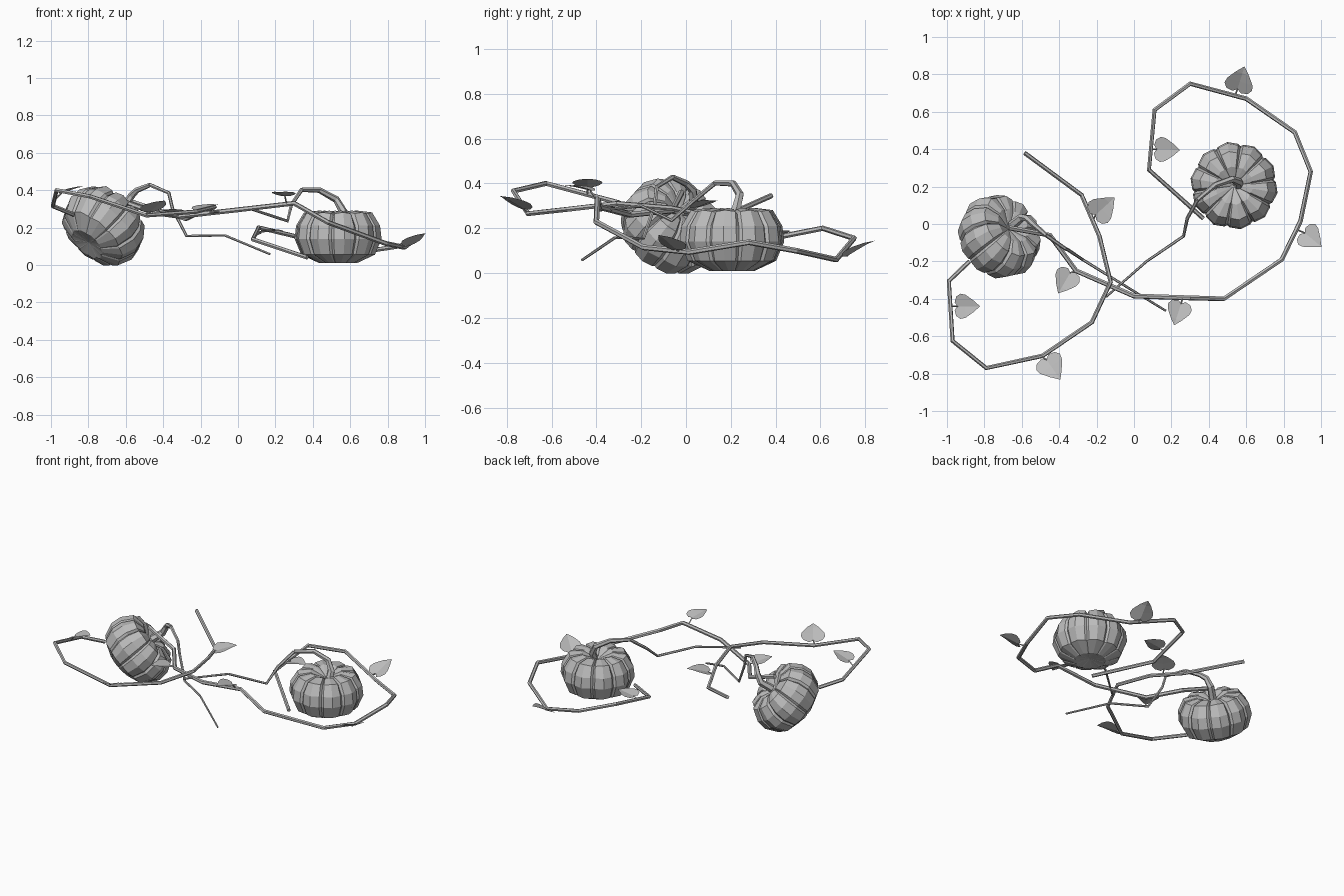
import bpy, bmesh, math
from mathutils import Vector, Matrix

cube = bpy.data.objects.get("Cube")
if cube:
    bpy.data.objects.remove(cube)

grey = bpy.data.materials.new("plain_grey")
grey.use_nodes = True
grey.diffuse_color = (0.5, 0.5, 0.5, 1)
grey.node_tree.nodes["Principled BSDF"].inputs["Base Color"].default_value = (0.5, 0.5, 0.5, 1)


def finish(name, bm):
    mesh = bpy.data.meshes.new(name)
    bm.to_mesh(mesh)
    bm.free()
    mesh.materials.append(grey)
    obj = bpy.data.objects.new(name, mesh)
    bpy.context.collection.objects.link(obj)
    return obj


def tube(name, points, r0, r1, sides=6):
    """Faceted tube through the points, tapering from r0 to r1."""
    pts = [Vector(p) for p in points]
    bm = bmesh.new()
    rings = []
    side = None
    for i, p in enumerate(pts):
        a, b = pts[max(i - 1, 0)], pts[min(i + 1, len(pts) - 1)]
        d = ((b - p).normalized() + (p - a).normalized()).normalized()
        # carry the side vector along so the tube does not twist
        side = d.cross(Vector((0, 0.1, 1))) if side is None else side - d * side.dot(d)
        side.normalize()
        up = side.cross(d)
        r = r0 + (r1 - r0) * i / (len(pts) - 1)
        rings.append([bm.verts.new(p + (side * math.cos(t) + up * math.sin(t)) * r)
                      for t in (math.tau * k / sides for k in range(sides))])
    for lo, hi in zip(rings, rings[1:]):
        for k in range(sides):
            n = (k + 1) % sides
            bm.faces.new((lo[k], lo[n], hi[n], hi[k]))
    bm.faces.new(rings[0][::-1])
    bm.faces.new(rings[-1])
    bmesh.ops.recalc_face_normals(bm, faces=bm.faces)
    return finish(name, bm)


def pumpkin(name, center, axis, turn, lobes=10):
    """Ribbed body: each lobe has a groove line, two shoulders and a crown line."""
    # radius, height, groove depth
    profile = [(0.10, -0.14, 0.9), (0.195, -0.095, 0.92), (0.23, -0.01, 0.93),
               (0.222, 0.06, 0.92), (0.18, 0.125, 0.88), (0.10, 0.135, 0.8)]
    bm = bmesh.new()
    step = math.tau / lobes
    rings = []
    for r, z, groove in profile:
        ring = []
        for k in range(lobes):
            for frac, s, lift in ((0, groove, -0.012), (0.1, 0.975, 0), (0.5, 1.025, 0.006), (0.9, 0.975, 0)):
                t = (k + frac) * step
                ring.append(bm.verts.new((r * s * math.cos(t), r * s * math.sin(t),
                                          z + (lift if z > 0.1 else 0))))
        rings.append(ring)
    n = len(rings[0])
    for lo, hi in zip(rings, rings[1:]):
        for k in range(n):
            bm.faces.new((lo[k], lo[(k + 1) % n], hi[(k + 1) % n], hi[k]))
    # sunken poles
    for ring, z in ((rings[0], -0.125), (rings[-1], 0.095)):
        pole = bm.verts.new((0, 0, z))
        for k in range(n):
            bm.faces.new((ring[k], ring[(k + 1) % n], pole))
    bmesh.ops.recalc_face_normals(bm, faces=bm.faces)
    rot = Vector(axis).to_track_quat('Z', 'Y').to_matrix().to_4x4()
    bm.transform(Matrix.Translation(center) @ rot @ Matrix.Rotation(turn, 4, 'Z'))
    return finish(name, bm)


def leaf(name, base, tip, node):
    """Folded heart-shaped leaf from base to tip, with a short stalk to the vine."""
    base, tip = Vector(base), Vector(tip)
    along = tip - base
    length = along.length
    along.normalize()
    across = along.cross(Vector((0, 0, 1))).normalized()
    up = across.cross(along)
    half = [(0.16, -0.02), (0.38, 0.06), (0.49, 0.24), (0.45, 0.44), (0.24, 0.74)]

    bm = bmesh.new()

    def put(x, y):
        lift = 0.18 * abs(x) - 0.25 * max(y - 0.6, 0) ** 2
        return bm.verts.new(base + (across * x + along * y + up * lift) * length)

    ribs = [put(0, y) for y in (0.08, 0.4, 0.74, 1.0)]
    for s in (-1, 1):
        o = [put(s * x, y) for x, y in half]
        for f in ((ribs[0], o[0], o[1]), (ribs[0], o[1], o[2], ribs[1]),
                  (ribs[1], o[2], o[3]), (ribs[1], o[3], o[4], ribs[2]),
                  (ribs[2], o[4], ribs[3])):
            bm.faces.new(f if s > 0 else f[::-1])
    bmesh.ops.recalc_face_normals(bm, faces=bm.faces)
    finish(name, bm)
    tube(name + "_stalk", [node, base + along * length * 0.1], 0.005, 0.004, 4)


# Pumpkins: one upright, one tipped over
pumpkin("right_pumpkin", (0.535, 0.205, 0.15), (0, 0, 1), 0.15)
pumpkin("left_pumpkin", (-0.725, -0.072, 0.203), (0.58, 0.47, 0.66), 0.3)

# Stems, each running out into a thin tendril
tube("right_stem", [(0.56, 0.2, 0.23), (0.56, 0.225, 0.29), (0.525, 0.24, 0.35), (0.435, 0.21, 0.4),
                    (0.34, 0.13, 0.402)], 0.026, 0.012)
tube("right_tendril", [(0.34, 0.13, 0.402), (0.285, 0.03, 0.32), (0.265, -0.065, 0.235),
                       (0.067, -0.2, 0.3), (-0.15, -0.39, 0.28)], 0.011, 0.006)
tube("left_stem", [(-0.655, -0.01, 0.275), (-0.6, 0.035, 0.32), (-0.57, 0.03, 0.37),
                   (-0.54, 0.0, 0.4), (-0.47, -0.06, 0.428)], 0.026, 0.012)
tube("left_tendril", [(-0.47, -0.06, 0.428), (-0.37, -0.13, 0.385), (-0.35, -0.14, 0.3),
                      (-0.275, -0.19, 0.155), (-0.07, -0.317, 0.158), (0.17, -0.464, 0.058)],
     0.011, 0.006)

# Main vines
tube("right_vine", [(0.37, 0.03, 0.04), (0.08, 0.29, 0.137), (0.11, 0.61, 0.2), (0.3, 0.75, 0.155),
                    (0.6, 0.67, 0.06), (0.86, 0.49, 0.1), (0.945, 0.28, 0.138), (0.89, 0.015, 0.094),
                    (0.79, -0.19, 0.115), (0.48, -0.4, 0.228), (0.3, -0.395, 0.33),
                    (0, -0.385, 0.295), (-0.31, -0.25, 0.26), (-0.45, -0.06, 0.28),
                    (-0.67, -0.02, 0.36)], 0.012, 0.014)
tube("left_vine", [(-0.88, -0.2, 0.27), (-0.99, -0.305, 0.315), (-0.97, -0.625, 0.4),
                   (-0.79, -0.77, 0.366), (-0.49, -0.705, 0.265), (-0.225, -0.525, 0.285),
                   (-0.125, -0.31, 0.31), (-0.185, -0.065, 0.29), (-0.28, 0.155, 0.245),
                   (-0.585, 0.38, 0.345)], 0.012, 0.012)

# Leaves: base, tip, vine joint
for name, base, tip, node in (
        ("back_leaf", (0.55, 0.71, 0.07), (0.59, 0.84, 0.15), (0.54, 0.685, 0.08)),
        ("inner_leaf", (0.11, 0.4, 0.17), (0.245, 0.395, 0.19), (0.09, 0.4, 0.158)),
        ("side_leaf", (0.905, -0.04, 0.1), (1.0, -0.12, 0.175), (0.87, -0.03, 0.098)),
        ("front_leaf", (0.255, -0.415, 0.365), (0.215, -0.54, 0.395), (0.26, -0.395, 0.325)),
        ("middle_leaf", (-0.335, -0.25, 0.275), (-0.405, -0.37, 0.3), (-0.31, -0.25, 0.26)),
        ("upper_leaf", (-0.215, 0.04, 0.29), (-0.105, 0.14, 0.33), (-0.22, 0.02, 0.272)),
        ("lower_leaf", (-0.475, -0.715, 0.28), (-0.395, -0.83, 0.35), (-0.5, -0.705, 0.266)),
        ("outer_leaf", (-0.955, -0.44, 0.38), (-0.825, -0.44, 0.425), (-0.978, -0.44, 0.352))):
    leaf(name, base, tip, node)
